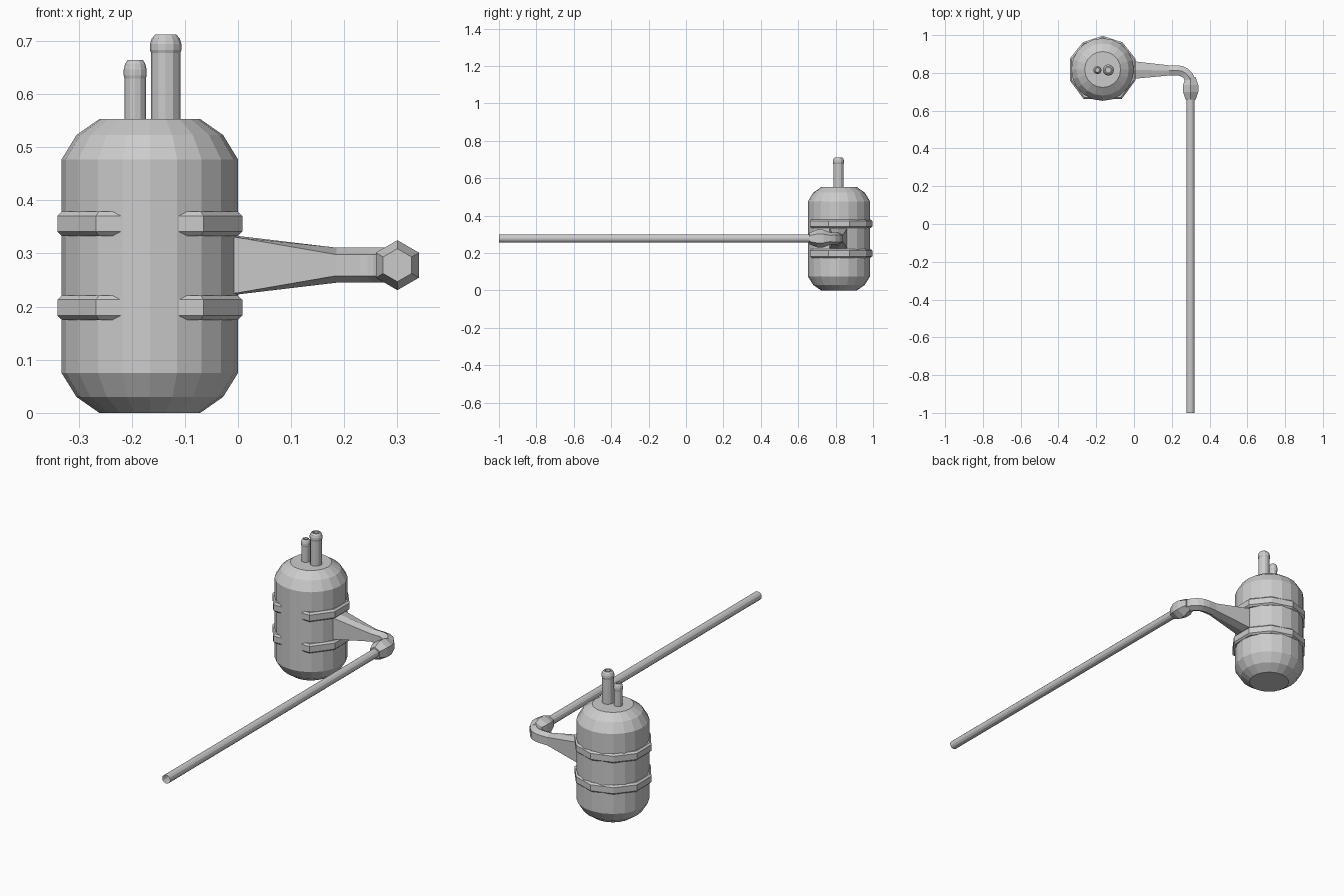
import bpy, bmesh
from math import sin, cos, pi, radians
from mathutils import Vector

if "Cube" in bpy.data.objects:
    bpy.data.objects.remove(bpy.data.objects["Cube"])

CX, CY = -0.166, 0.818      # tank axis
ROD_X, ROD_Z = 0.30, 0.278  # rod axis


def loft(name, rings, cap_start=True, cap_end=True):
    """Skin a list of equal-length point rings with flat faces."""
    bm = bmesh.new()
    loops = [[bm.verts.new(p) for p in ring] for ring in rings]
    n = len(loops[0])
    for a, b in zip(loops, loops[1:]):
        for i in range(n):
            j = (i + 1) % n
            bm.faces.new((a[i], a[j], b[j], b[i]))
    if cap_start:
        bm.faces.new(loops[0][::-1])
    if cap_end:
        bm.faces.new(loops[-1])
    bmesh.ops.recalc_face_normals(bm, faces=bm.faces)
    mesh = bpy.data.meshes.new(name)
    bm.to_mesh(mesh)
    bm.free()
    obj = bpy.data.objects.new(name, mesh)
    bpy.context.collection.objects.link(obj)
    return obj


def ring_z(x, y, r, z, n):
    return [(x + r * sin(2 * pi * i / n), y + r * cos(2 * pi * i / n), z) for i in range(n)]


def ring_y(r, y, n):
    return [(ROD_X + r * sin(2 * pi * i / n), y, ROD_Z + r * cos(2 * pi * i / n)) for i in range(n)]


# Tank body with chamfered ends
body = [(0.095, 0), (0.138, 0.03), (0.166, 0.075), (0.166, 0.477), (0.138, 0.523), (0.095, 0.553)]
loft("tank_body", [ring_z(CX, CY, r, z, 20) for r, z in body])

# Two coarse straps, flattened at the front
half = [(0.105, 0.144), (0.174, 0.057), (0.174, -0.057), (0.101, -0.156)]
outline = [(0, 0.178)] + half + [(-x, y) for x, y in half[::-1]]
for label, z in (("lower", 0.198), ("upper", 0.356)):
    steps = [(-0.023, 0.95), (-0.015, 1), (0.015, 1), (0.023, 0.95)]
    loft(label + "_strap", [[(CX + x * s, CY + y * s, z + dz) for x, y in outline] for dz, s in steps])

# Two hose spigots with rounded, hollow tips
for label, x, r, top in (("small", -0.1935, 0.020, 0.664), ("large", -0.136, 0.0275, 0.712)):
    prof = [(r, 0.53), (r, top - 0.035), (r * 1.08, top - 0.029), (r * 1.08, top - 0.018),
            (r * 0.95, top - 0.007), (r * 0.72, top), (r * 0.5, top), (r * 0.5, top - 0.035)]
    loft(label + "_spigot", [ring_z(x, 0.815, pr, z, 12) for pr, z in prof])

# Bracket arm: hexagonal section tapering from the tank, then bending forward
def arm_section(x, y, ang, w, side, h):
    d = Vector((cos(ang), sin(ang), 0))
    c = Vector((x, y, ROD_Z))
    return [c + d * a + Vector((0, 0, b)) for a, b in
            ((0, h), (w, side), (w, -side), (0, -h), (-w, -side), (-w, side))]

arm = [arm_section(-0.02, 0.815, pi / 2, 0.048, 0.055, 0.057),
       arm_section(0.0, 0.815, pi / 2, 0.046, 0.052, 0.055),
       arm_section(0.185, 0.813, pi / 2, 0.027, 0.020, 0.033)]
for k in range(6):
    t = radians(90 - 18 * k)
    arm.append(arm_section(0.23 + 0.07 * cos(t), 0.743 + 0.07 * sin(t), t, 0.027, 0.020, 0.033))
loft("bracket_arm", arm)

# Hexagonal coupling
nut = [(0.030, 0.778), (0.047, 0.735), (0.047, 0.70), (0.031, 0.66)]
loft("coupling", [ring_y(r, y, 6) for r, y in nut])

# Long open-ended tube
loft("rod", [ring_y(0.0215, y, 12) for y in (0.67, -1.0)], False, False)
